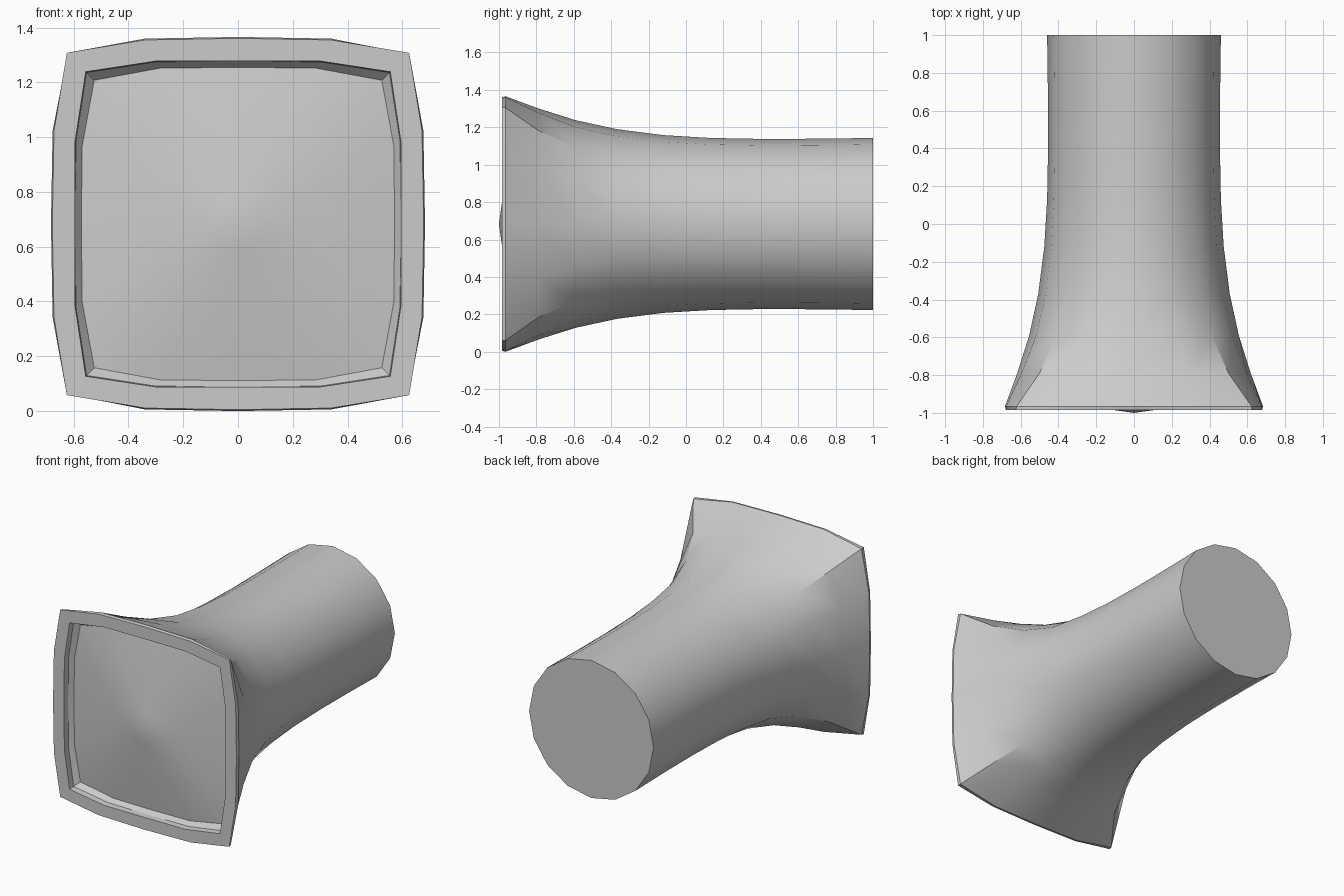
import bpy, bmesh

if "Cube" in bpy.data.objects:
    bpy.data.objects.remove(bpy.data.objects["Cube"])

CZ = 0.683  # height of the centre axis


def ring(bm, y, mid, a, b, c):
    """16-point section: side middle, side shoulders (a, b) and corner c."""
    pts = []
    x_ax, z_ax = (1, 0), (0, 1)
    for _ in range(4):
        for u, v in ((mid, 0), (b, a), (c, c), (a, b)):
            pts.append((u * x_ax[0] + v * z_ax[0], u * x_ax[1] + v * z_ax[1]))
        x_ax, z_ax = z_ax, (-x_ax[0], -x_ax[1])
    return [bm.verts.new((x, y, CZ + z)) for x, z in pts]


def circle(bm, y, r):
    return ring(bm, y, r, r * 0.3827, r * 0.9239, r * 0.7071)


def bridge(bm, r0, r1):
    for i in range(16):
        j = (i + 1) % 16
        bm.faces.new((r0[i], r0[j], r1[j], r1[i]))


bm = bmesh.new()

# round shaft flaring into the squared head
rings = [circle(bm, y, r) for y, r in
         ((1.0, 0.46), (0.7, 0.456), (0.4, 0.455), (0.13, 0.46),
          (-0.12, 0.475), (-0.37, 0.507))]
back = rings[0]
rings.append(ring(bm, -0.59, 0.555, 0.235, 0.518, 0.412))
rings.append(ring(bm, -0.79, 0.618, 0.285, 0.596, 0.5))
rings.append(ring(bm, -0.965, 0.683, 0.34, 0.677, 0.622))

# front lip, recess wall and sloped recess floor edge
rings.append(ring(bm, -0.985, 0.678, 0.34, 0.672, 0.625))
rings.append(ring(bm, -0.985, 0.596, 0.30, 0.595, 0.556))
rings.append(ring(bm, -0.945, 0.594, 0.30, 0.592, 0.553))
rings.append(ring(bm, -0.915, 0.572, 0.285, 0.569, 0.525))

# shallow raised dome on the front
rings.append(ring(bm, -0.943, 0.40, 0.19, 0.395, 0.35))
rings.append(circle(bm, -0.971, 0.21))
rings.append(circle(bm, -0.986, 0.10))

for r0, r1 in zip(rings, rings[1:]):
    bridge(bm, r0, r1)
tip = bm.verts.new((0, -1.0, CZ))
last = rings[-1]
for i in range(16):
    bm.faces.new((last[i], last[(i + 1) % 16], tip))
bm.faces.new(back)

bmesh.ops.recalc_face_normals(bm, faces=bm.faces)
mesh = bpy.data.meshes.new("flared_plug")
bm.to_mesh(mesh)
bm.free()
plug = bpy.data.objects.new("flared_plug", mesh)
bpy.context.collection.objects.link(plug)

# smooth body with sharp rim and cap edges
bpy.context.view_layer.objects.active = plug
plug.select_set(True)
bpy.ops.object.shade_smooth_by_angle(angle=0.52)
